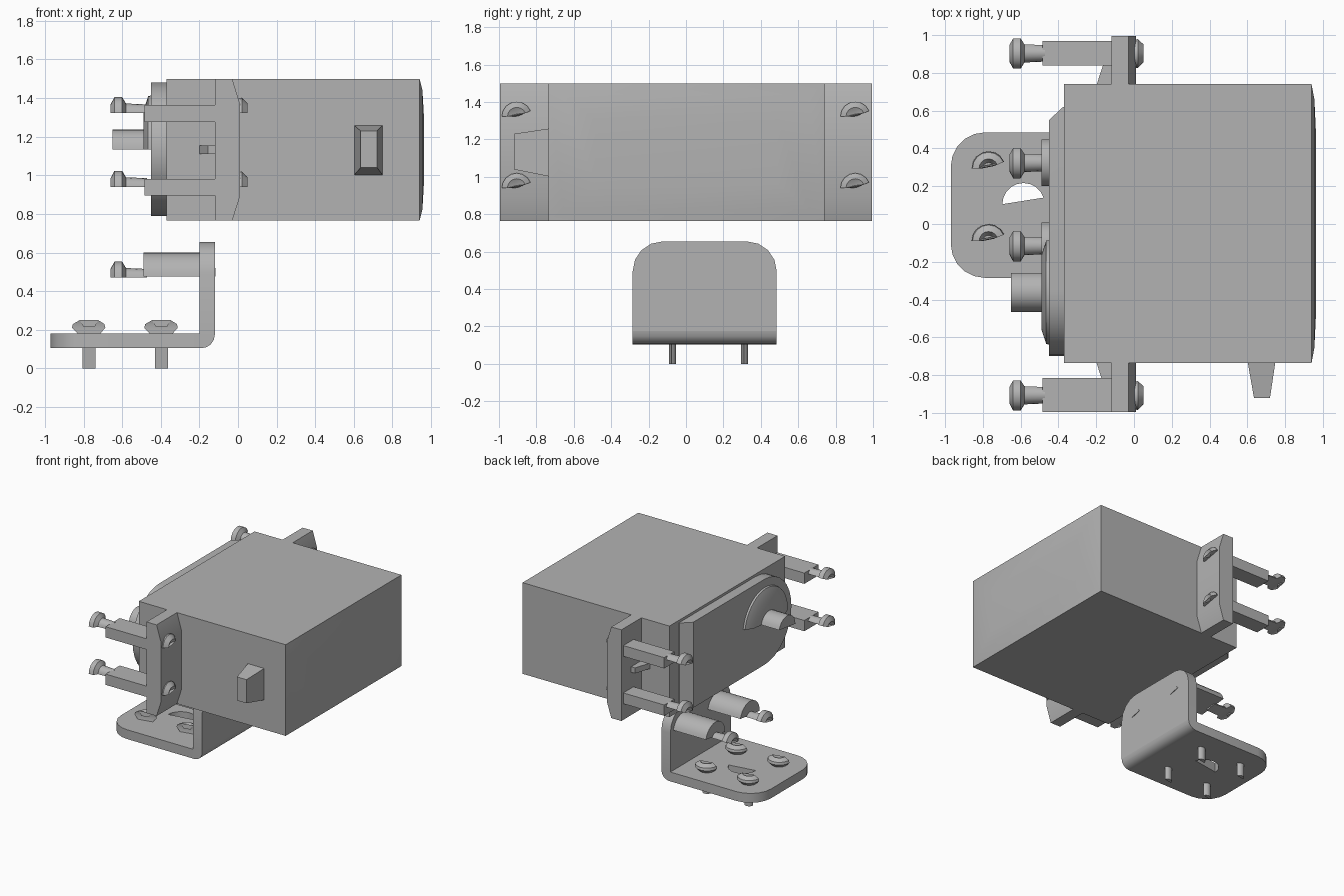
import bpy, bmesh, math
from mathutils import Vector

cube = bpy.data.objects.get("Cube")
if cube:
    bpy.data.objects.remove(cube, do_unlink=True)

grey = bpy.data.materials.new("plain_grey")
grey.use_nodes = True
grey.diffuse_color = (0.45, 0.45, 0.45, 1)
grey.node_tree.nodes["Principled BSDF"].inputs["Base Color"].default_value = (0.45, 0.45, 0.45, 1)

# How a 2D outline point plus a depth maps to space for each loft axis
PLACE = {
    "x": lambda u, v, t: Vector((t, u, v)),
    "y": lambda u, v, t: Vector((u, t, v)),
    "z": lambda u, v, t: Vector((u, v, t)),
}


def loft(name, axis, sections):
    """Skin equal-length outlines, given as (depth, outline), and cap the ends."""
    bm = bmesh.new()
    rings = [[bm.verts.new(PLACE[axis](u, v, t)) for u, v in outline]
             for t, outline in sections]
    n = len(rings[0])
    for a, b in zip(rings, rings[1:]):
        for i in range(n):
            j = (i + 1) % n
            bm.faces.new((a[i], a[j], b[j], b[i]))
    bm.faces.new(rings[0])
    bm.faces.new(rings[-1])
    bmesh.ops.recalc_face_normals(bm, faces=bm.faces[:])
    mesh = bpy.data.meshes.new(name)
    bm.to_mesh(mesh)
    bm.free()
    mesh.materials.append(grey)
    obj = bpy.data.objects.new(name, mesh)
    bpy.context.collection.objects.link(obj)
    return obj


def arc(u, v, r, start, end, steps):
    angles = [math.radians(start + (end - start) * i / steps) for i in range(steps + 1)]
    return [(u + r * math.cos(a), v + r * math.sin(a)) for a in angles]


def circle(u, v, r, n):
    return arc(u, v, r, 180 / n, 540 + 180 / n - 360, n)[:-1]


def rect(u0, u1, v0, v1):
    return [(u0, v0), (u1, v0), (u1, v1), (u0, v1)]


def lathe(name, axis, u, v, profile, n=8):
    return loft(name, axis, [(t, circle(u, v, r, n)) for t, r in profile])


# Motor case with a slightly domed end
Y0, Y1, Z0, Z1 = -0.735, 0.74, 0.765, 1.5
loft("motor_case", "x", [
    (-0.37, rect(Y0, Y1, Z0, Z1)),
    (0.94, rect(Y0, Y1, Z0, Z1)),
    (0.955, rect(Y0 + 0.08, Y1 - 0.08, Z0 + 0.06, Z1 - 0.06)),
    (0.963, rect(Y0 + 0.25, Y1 - 0.25, Z0 + 0.2, Z1 - 0.2))])


# Gear cover, rounded around the output shaft
def cover(end):
    return arc(-0.355, 1.135, 0.345, 90, 270, 16) + [(end, 0.79), (end, 1.48)]


loft("gear_cover", "x", [(-0.36, cover(0.62)), (-0.375, cover(0.62)), (-0.45, cover(0.55))])
lathe("bearing_ring", "x", -0.36, 1.135, [(-0.44, 0.28), (-0.465, 0.275), (-0.49, 0.2)], 20)
lathe("output_shaft", "x", -0.36, 1.133, [(-0.48, 0.105), (-0.65, 0.105)], 12)

# Cable boss
loft("cable_boss", "y", [(-0.72, rect(0.6, 0.75, 1.0, 1.26)),
                         (-0.92, rect(0.635, 0.72, 1.04, 1.23))])

# Mounting tabs, ribs and their screws on both ends
tab = [(-0.12, Z0), (-0.03, Z0), (0.01, 0.89), (0.01, 1.37), (-0.03, Z1), (-0.12, Z1)]
HEAD = [(-0.635, 0.012), (-0.66, 0.045), (-0.64, 0.083), (-0.6, 0.083),
        (-0.58, 0.05), (-0.47, 0.045)]
for side, s in (("front", -1), ("back", 1)):
    loft(side + "_tab", "y", [(s * 0.72, tab), (s * 0.995, tab)])
    rib = [(-0.2, s * 0.73), (-0.155, s * 0.87), (-0.11, s * 0.87), (-0.11, s * 0.73)]
    loft(side + "_rib", "z", [(1.11, rib), (1.155, rib)])
    half = 0.09 if s < 0 else 0.065
    for level, z in (("lower", 0.94), ("upper", 1.322)):
        label = side + "_" + level
        y = s * 0.905
        lathe(label + "_screw", "x", y, z, HEAD)
        lathe(label + "_nut", "x", y, z,
              [(0.0, 0.075), (0.02, 0.08), (0.05, 0.05), (0.03, 0.012)])
        sleeve = rect(y - half, y + half, z - 0.045, z + 0.042)
        loft(label + "_sleeve", "x", [(-0.11, sleeve), (-0.485, sleeve)])

# Angle bracket: base, bend and upright
B0, B1 = -0.285, 0.485
R = 0.18
base = (arc(-0.97 + R, B1 - R, R, 90, 180, 5) + arc(-0.97 + R, B0 + R, R, 180, 270, 5)
        + [(-0.2, B0), (-0.2, B1)])
plate = loft("bracket_base", "z", [(0.105, base), (0.18, base)])
bend = arc(-0.19, 0.175, 0.07, -90, 0, 4) + [(-0.2, 0.18), (-0.2, 0.105)]
loft("bracket_bend", "y", [(B0, bend), (B1, bend)])
R = 0.16
upright = (arc(B1 - R, 0.655 - R, R, 0, 90, 4) + arc(B0 + R, 0.655 - R, R, 90, 180, 4)
           + [(B0, 0.175), (B1, 0.175)])
loft("bracket_upright", "x", [(-0.2, upright), (-0.12, upright)])

# Round hole through the base
cutter = lathe("hole_cutter", "z", -0.585, 0.105, [(0.0, 0.112), (0.3, 0.112)], 10)
cutter.hide_render = True
cut = plate.modifiers.new("hole", "BOOLEAN")
cut.operation = "DIFFERENCE"
cut.solver = "EXACT"
cut.object = cutter
bpy.context.view_layer.objects.active = plate
bpy.ops.object.modifier_apply(modifier="hole")
bpy.data.objects.remove(cutter, do_unlink=True)

# Base screws and upright standoffs
for side, yb, ys in (("front", -0.09, -0.115), ("back", 0.295, 0.325)):
    for end, x in (("outer", -0.77), ("inner", -0.395)):
        lathe(f"{side}_{end}_base_screw", "z", x, yb,
              [(0.0, 0.036), (0.175, 0.036), (0.18, 0.06), (0.21, 0.09), (0.23, 0.085),
               (0.25, 0.05), (0.215, 0.03)])
    lathe(side + "_standoff", "x", ys, 0.475, [(-0.19, 0.125), (-0.49, 0.125)], 14)
    lathe(side + "_standoff_screw", "x", ys, 0.47, HEAD)
    lathe(side + "_standoff_bolt_end", "x", ys, 0.475, [(-0.13, 0.045), (-0.116, 0.045)], 6)

# Shading
bpy.ops.object.select_all(action="DESELECT")
for obj in bpy.context.collection.objects:
    if obj.type == "MESH":
        obj.select_set(True)
bpy.context.view_layer.objects.active = plate
bpy.ops.object.shade_smooth_by_angle(angle=math.radians(30))
